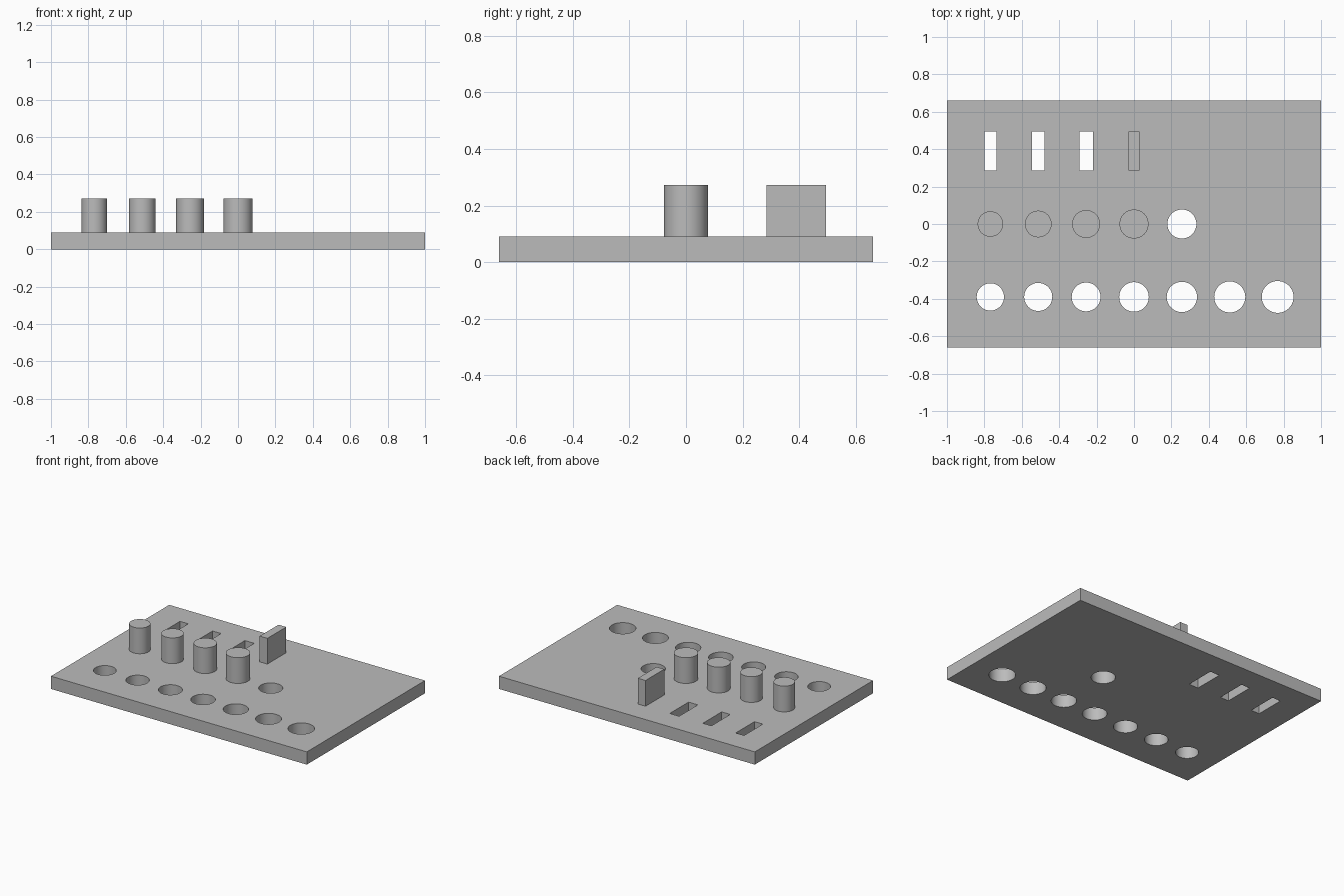
import bpy
import math

cube = bpy.data.objects.get("Cube")
if cube:
    bpy.data.objects.remove(cube, do_unlink=True)

PITCH = 0.256          # column spacing
ROW = 0.39             # row spacing
THICK = 0.09           # plate thickness
TOP = 0.272            # top of pegs and tab
SLOT_LENGTH = 0.21

grey = bpy.data.materials.new("plain grey")
grey.use_nodes = True
colour = (0.5, 0.5, 0.5, 1)
grey.diffuse_color = colour
grey.node_tree.nodes["Principled BSDF"].inputs["Base Color"].default_value = colour


def finish(name):
    obj = bpy.context.object
    obj.name = name
    obj.data.materials.append(grey)
    return obj


def box(name, x, y, size, low, high):
    bpy.ops.mesh.primitive_cube_add(size=1, location=(x, y, (low + high) / 2))
    bpy.context.object.scale = (size[0], size[1], high - low)
    bpy.ops.object.transform_apply(location=False, rotation=False)
    return finish(name)


def cylinder(name, x, y, radius, low, high):
    bpy.ops.mesh.primitive_cylinder_add(vertices=64, radius=radius, depth=high - low,
                                        location=(x, y, (low + high) / 2))
    obj = finish(name)
    bpy.ops.object.shade_smooth_by_angle(angle=math.radians(30))
    return obj


def column(i):
    return (i - 3) * PITCH


# Base plate
plate = box("base_plate", 0, 0, (2, 1.32), 0, THICK)

# Cutters: front row of holes, one middle hole, back row of slots
cut = (-0.1, THICK + 0.1)
cutters = [cylinder("hole_cutter", column(i), -ROW, 0.073 + 0.002 * i, *cut)
           for i in range(7)]
cutters.append(cylinder("hole_cutter", column(4), 0, 0.0775, *cut))
for i, width in enumerate((0.065, 0.067, 0.073)):
    cutters.append(box("slot_cutter", column(i), ROW, (width, SLOT_LENGTH), *cut))

for cutter in cutters:
    cutter.hide_render = True
    mod = plate.modifiers.new("cut", "BOOLEAN")
    mod.operation = "DIFFERENCE"
    mod.solver = "EXACT"
    mod.object = cutter

# Apply the cuts and drop the cutters
bpy.context.view_layer.objects.active = plate
for mod in list(plate.modifiers):
    bpy.ops.object.modifier_apply(modifier=mod.name)
for cutter in cutters:
    bpy.data.objects.remove(cutter, do_unlink=True)
bpy.ops.object.select_all(action="DESELECT")
plate.select_set(True)
bpy.ops.object.shade_smooth_by_angle(angle=math.radians(30))

# Round pegs, growing towards the centre
for i in range(4):
    cylinder(f"round_peg_{i + 1}", column(i), 0, 0.068 + 0.0032 * i, THICK, TOP)

# Flat tab behind the last peg
box("flat_tab", 0, ROW, (0.06, SLOT_LENGTH), THICK, TOP)
